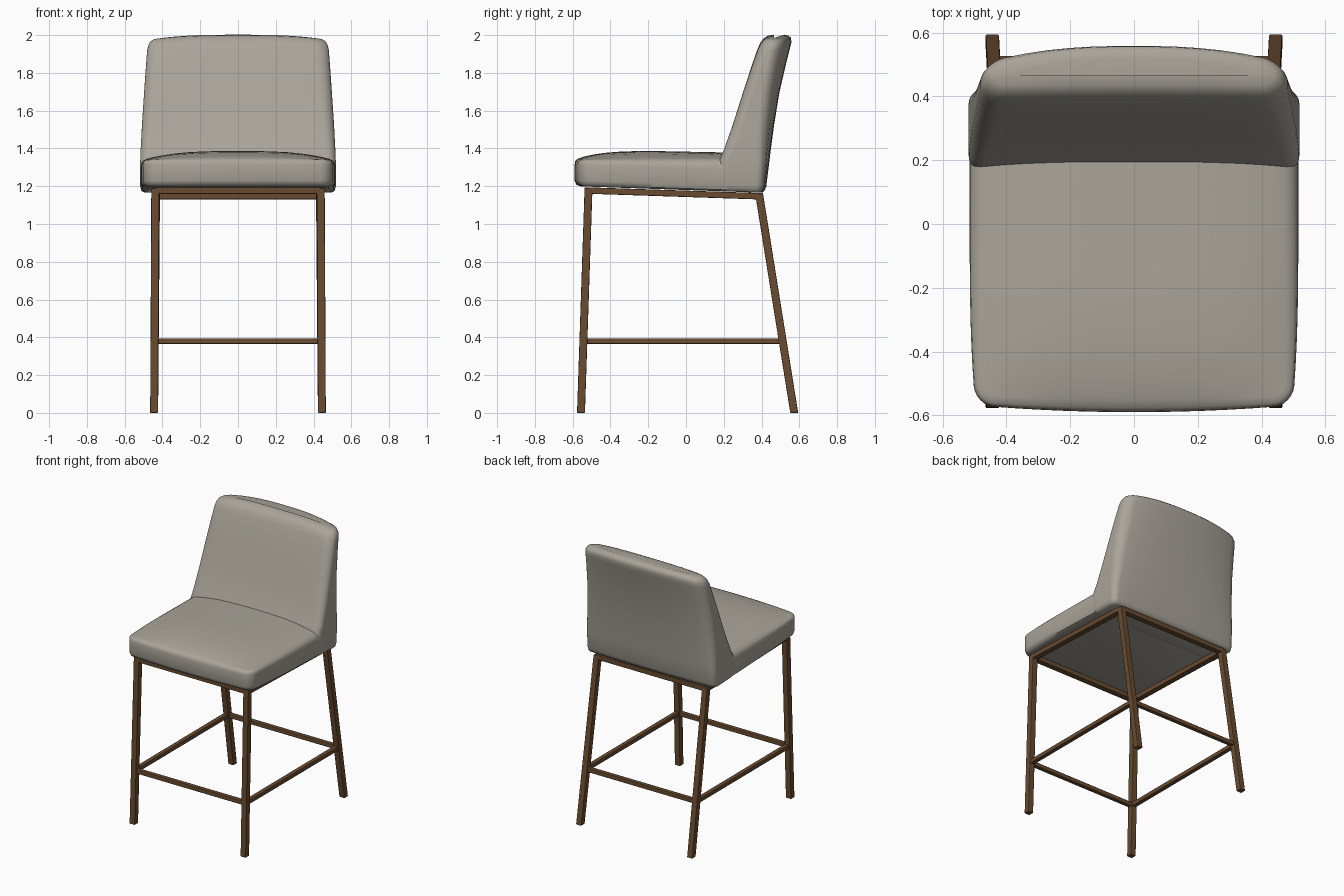
import bpy, bmesh, math
from mathutils import Vector

cube = bpy.data.objects.get("Cube")
if cube:
    bpy.data.objects.remove(cube, do_unlink=True)


def material(name, colour):
    mat = bpy.data.materials.new(name)
    mat.use_nodes = True
    mat.diffuse_color = (*colour, 1)
    mat.node_tree.nodes["Principled BSDF"].inputs["Base Color"].default_value = (*colour, 1)
    return mat


fabric = material("warm grey fabric", (0.40, 0.375, 0.325))
wood = material("brown wood", (0.14, 0.07, 0.03))


def add_object(name, bm, mat):
    bmesh.ops.recalc_face_normals(bm, faces=bm.faces)
    mesh = bpy.data.meshes.new(name)
    bm.to_mesh(mesh)
    bm.free()
    mesh.materials.append(mat)
    obj = bpy.data.objects.new(name, mesh)
    bpy.context.collection.objects.link(obj)
    return obj


def smooth(obj, angle):
    bpy.ops.object.select_all(action="DESELECT")
    obj.select_set(True)
    bpy.context.view_layer.objects.active = obj
    bpy.ops.object.shade_smooth_by_angle(angle=math.radians(angle))


def outline(half_width, y0, y1, radius, side=12, corner=6):
    """Rounded rectangle with evenly divided sides."""
    corners = []
    for i, (sx, sy) in enumerate([(1, 1), (-1, 1), (-1, -1), (1, -1)]):
        cx = sx * (half_width - radius)
        cy = y1 - radius if sy > 0 else y0 + radius
        arc = [math.pi / 2 * (i + k / corner) for k in range(corner + 1)]
        corners.append([Vector((cx + radius * math.cos(a), cy + radius * math.sin(a))) for a in arc])
    points = []
    for i, arc in enumerate(corners):
        points += arc
        end = corners[(i + 1) % 4][0]
        points += [arc[-1].lerp(end, k / side) for k in range(1, side)]
    return points


def loft(name, rings, mat):
    bm = bmesh.new()
    loops = [[bm.verts.new(p) for p in ring] for ring in rings]
    for a, b in zip(loops, loops[1:]):
        for i in range(len(a)):
            j = (i + 1) % len(a)
            bm.faces.new((a[i], a[j], b[j], b[i]))
    bm.faces.new(loops[0])
    bm.faces.new(loops[-1])
    obj = add_object(name, bm, mat)
    smooth(obj, 50)
    return obj


def underside(y):
    return 1.18 - 0.035 * y


# Seat cushion: straight sides, rolled edge and a crowned top
def seat_point(x, y, blend, height):
    crown = (1 - min(1, abs(x) / 0.515) ** 3) * (1 - min(1, abs(min(y, 0)) / 0.58) ** 5)
    top = 1.337 + 0.05 * crown - 0.02 * max(0, y + 0.2) * crown
    front = max(0, -y / 0.57)
    bowed_x = x * (1 - 0.035 * front ** 3)
    bowed_y = y - 0.022 * front ** 4 * (1 - (x / 0.515) ** 2)
    z = (underside(y) + height) * (1 - blend) + top * blend
    return bowed_x, bowed_y, z


seat_rings = []
for inset, height, blend in [(0.03, 0, 0), (0.008, 0.008, 0), (0, 0.03, 0), (0, 0.115, 0),
                             (0.003, 0.13, 0.25), (0.012, 0.14, 0.6), (0.03, 0.15, 0.9)]:
    seat_rings.append([seat_point(p.x, p.y, blend, height)
                       for p in outline(0.515 - inset, -0.568 + inset, 0.36 - inset, 0.06 - inset * 0.8)])
for scale in [0.97, 0.92, 0.84, 0.72, 0.55, 0.35, 0.15, 0.03]:
    seat_rings.append([seat_point(p.x * scale, -0.1 + (p.y + 0.1) * scale, 1, 0)
                       for p in outline(0.485, -0.538, 0.33, 0.036)])
loft("seat_cushion", seat_rings, fabric)

# Backrest: tapering, leaning and bowed at the rear (height, front, rear, half width, radius)
back_sections = [
    (1.166, 0.20, 0.40, 0.495, 0.03), (1.175, 0.185, 0.415, 0.512, 0.035),
    (1.20, 0.18, 0.425, 0.518, 0.04), (1.32, 0.17, 0.44, 0.518, 0.045),
    (1.38, 0.198, 0.447, 0.516, 0.05), (1.53, 0.25, 0.467, 0.508, 0.06),
    (1.70, 0.303, 0.495, 0.497, 0.065), (1.85, 0.352, 0.53, 0.487, 0.07),
    (1.93, 0.38, 0.55, 0.481, 0.07), (1.962, 0.395, 0.558, 0.475, 0.07),
    (1.985, 0.413, 0.556, 0.462, 0.065), (1.997, 0.435, 0.543, 0.443, 0.05),
    (2.002, 0.465, 0.52, 0.41, 0.025),
]
back_rings = []
for z, front, rear, half, radius in back_sections:
    rise = (z - 1.166) / 0.834
    ring = []
    for p in outline(half, front, rear, radius):
        u = abs(p.x / half)
        depth = (p.y - front) / (rear - front)
        bow = (0.012 + 0.045 * rise) * u ** 2.5 * depth
        slope = -0.035 * (p.y - 0.4) * (1 - rise)
        ring.append((p.x, p.y - bow, z + slope - 0.018 * u ** 3 * rise ** 4))
    back_rings.append(ring)
loft("backrest", back_rings, fabric)


# Square bar whose ends are cut square to one main axis
def bar(name, start, end, axis, width=0.042, depth=0.042):
    others = [i for i in range(3) if i != axis]
    bm = bmesh.new()
    loops = []
    for centre in (start, end):
        loop = []
        for a, b in [(-1, -1), (1, -1), (1, 1), (-1, 1)]:
            p = Vector(centre)
            p[others[0]] += a * width / 2
            p[others[1]] += b * depth / 2
            loop.append(bm.verts.new(p))
        loops.append(loop)
    for i in range(4):
        j = (i + 1) % 4
        bm.faces.new((loops[0][i], loops[0][j], loops[1][j], loops[1][i]))
    bm.faces.new(loops[0])
    bm.faces.new(loops[1])
    obj = add_object(name, bm, wood)
    bevel = obj.modifiers.new("soft edges", "BEVEL")
    bevel.width = 0.004
    bevel.segments = 2
    return obj


# Legs, side rails and side stretchers
for side, s in [("left", 1), ("right", -1)]:
    bar(f"front_leg_{side}", (s * 0.444, -0.556, 0), (s * 0.438, -0.516, 1.19), 2)
    bar(f"rear_leg_{side}", (s * 0.444, 0.573, 0), (s * 0.434, 0.387, 1.16), 2)
    bar(f"seat_rail_{side}", (s * 0.437, -0.516, 1.177), (s * 0.434, 0.387, 1.147), 1, 0.042, 0.034)
    bar(f"stretcher_{side}", (s * 0.441, -0.53, 0.38), (s * 0.441, 0.505, 0.38), 1, 0.032, 0.03)

# Cross rails and cross stretchers
for end, y, z, foot_y in [("front", -0.516, 1.177, -0.543), ("rear", 0.387, 1.147, 0.512)]:
    bar(f"seat_rail_{end}", (-0.436, y, z), (0.436, y, z), 0, 0.042, 0.034)
    bar(f"stretcher_{end}", (-0.441, foot_y, 0.38), (0.441, foot_y, 0.38), 0, 0.03, 0.03)
